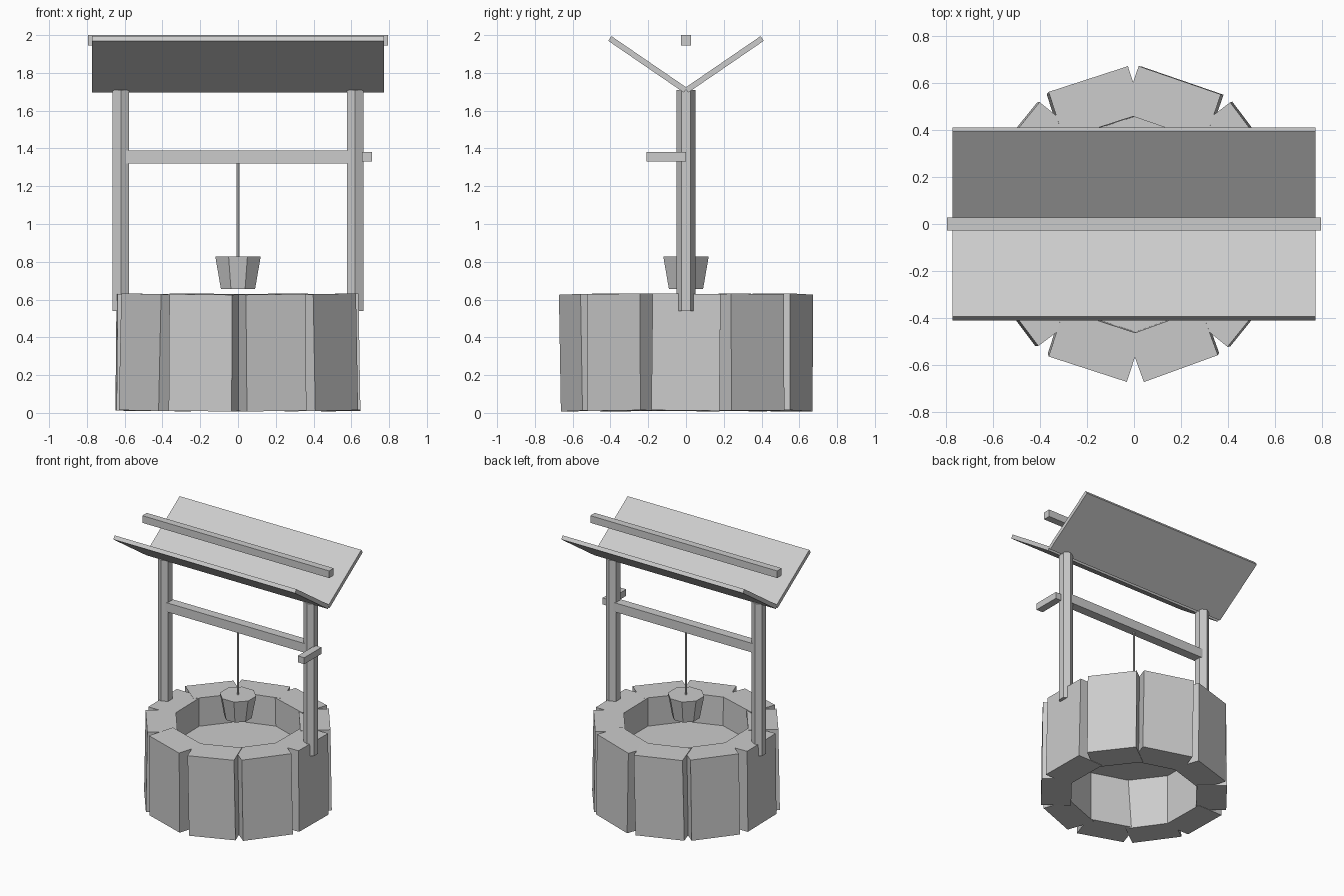
import bpy, math, random
from mathutils import Matrix, Vector, Euler

if "Cube" in bpy.data.objects:
    bpy.data.objects.remove(bpy.data.objects["Cube"])

random.seed(4)


def box(name, loc, size, rot=(0, 0, 0)):
    bpy.ops.mesh.primitive_cube_add(size=1)
    ob = bpy.context.object
    ob.name = name
    m = (Matrix.Translation(Vector(loc)) @ Euler(rot).to_matrix().to_4x4()
         @ Matrix.Diagonal((*size, 1)))
    ob.data.transform(m)
    return ob


def prism(name, loc, sides, r_bottom, r_top, height, turn=0):
    bpy.ops.mesh.primitive_cone_add(vertices=sides, radius1=r_bottom,
                                    radius2=r_top, depth=height)
    ob = bpy.context.object
    ob.name = name
    ob.data.transform(Matrix.Translation(Vector(loc)) @ Matrix.Rotation(turn, 4, 'Z'))
    return ob


# ring of ten rough stone blocks: (width, yaw in degrees)
stones = [(0.36, 0), (0.35, 1), (0.37, -1), (0.355, 0), (0.35, -3),
          (0.355, 1), (0.35, 1), (0.35, 0), (0.335, 2), (0.36, -3)]
for i, (width, yaw) in enumerate(stones):
    a = math.radians(36 * i)
    tilt = [math.radians(random.uniform(-1.2, 1.2)) for _ in range(2)]
    box(f"stone_block_{i + 1}",
        (0.538 * math.cos(a), 0.538 * math.sin(a), 0.32),
        (0.21, width, 0.618),
        (tilt[0], tilt[1], a + math.radians(yaw)))

# water surface inside the ring
prism("water", (0, 0, 0.40), 10, 0.5, 0.5, 0.02, math.pi / 10)

# hexagonal posts
for side, label in ((-1, "left"), (1, "right")):
    prism(f"{label}_post", (0.62 * side, 0, 1.125), 6, 0.05, 0.05, 1.17)

# winch bar and crank handle
box("winch_bar", (0, 0, 1.355), (1.2, 0.07, 0.07))
box("crank_handle", (0.683, -0.105, 1.355), (0.055, 0.21, 0.05))

# rope and bucket
prism("rope", (0, 0, 1.07), 6, 0.008, 0.008, 0.53)
prism("bucket", (0, 0, 0.742), 8, 0.098, 0.13, 0.172, math.pi / 8)

# two roof panels in a V, with a beam above the fold
for side, label in ((-1, "front"), (1, "back")):
    box(f"{label}_roof_panel", (0, 0.203 * side, 1.845), (1.545, 0.485, 0.03),
        (side * math.radians(34.4), 0, 0))
box("ridge_beam", (0, 0, 1.9725), (1.59, 0.055, 0.055))
